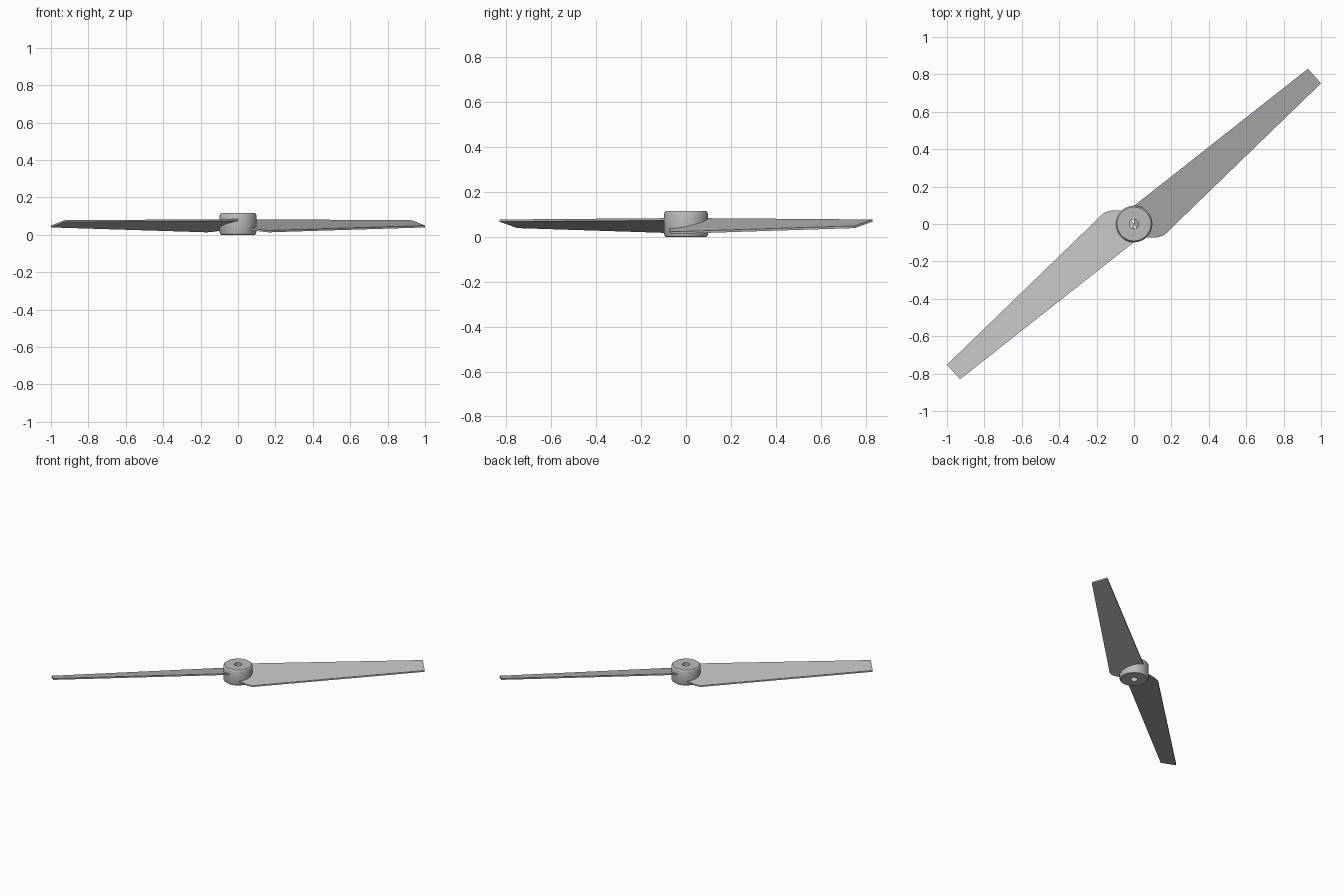
import bpy, bmesh
from math import radians
from mathutils import Matrix, Vector

cube = bpy.data.objects.get("Cube")
if cube:
    bpy.data.objects.remove(cube, do_unlink=True)

# Single plain grey
grey = bpy.data.materials.new("light_grey")
grey.use_nodes = True
colour = (0.5, 0.5, 0.5, 1)
grey.diffuse_color = colour
grey.node_tree.nodes["Principled BSDF"].inputs["Base Color"].default_value = colour


def finish(name, bm):
    bmesh.ops.recalc_face_normals(bm, faces=bm.faces)
    mesh = bpy.data.meshes.new(name)
    bm.to_mesh(mesh)
    bm.free()
    mesh.materials.append(grey)
    ob = bpy.data.objects.new(name, mesh)
    bpy.context.collection.objects.link(ob)
    bpy.ops.object.select_all(action='DESELECT')
    ob.select_set(True)
    bpy.context.view_layer.objects.active = ob
    bpy.ops.object.shade_smooth_by_angle(angle=radians(30))
    return ob


# Hub: bored cylinder with softened rims
def make_hub():
    profile = [(0.025, 0), (0.09, 0), (0.095, 0.004), (0.098, 0.012), (0.098, 0.104),
               (0.095, 0.111), (0.09, 0.115), (0.025, 0.115)]
    bm = bmesh.new()
    verts = [bm.verts.new((r, 0, z)) for r, z in profile]
    edges = [bm.edges.new((a, b)) for a, b in zip(verts, verts[1:] + verts[:1])]
    bmesh.ops.spin(bm, geom=verts + edges, axis=(0, 0, 1), cent=(0, 0, 0),
                   angle=radians(360), steps=64)
    bmesh.ops.remove_doubles(bm, verts=bm.verts, dist=0.0001)
    finish("hub", bm)


# Blade: thin flat plate, pitched about its span, running into the hub
def make_blade(name, turn):
    outline = [(0, 0), (0, 0.097), (0.93, 0.83), (1.0, 0.752), (0.2, -0.022),
               (0.18, -0.043), (0.162, -0.058), (0.14, -0.068), (0.115, -0.073),
               (0.05, -0.073)]
    thickness = 0.01
    chord = Vector((0.633, -0.774))
    bm = bmesh.new()
    face = bm.faces.new([bm.verts.new((x, y, 0.053 - 0.27 * chord.dot((x, y))))
                         for x, y in outline])
    top = bmesh.ops.extrude_face_region(bm, geom=[face])["geom"]
    bmesh.ops.translate(bm, vec=(0, 0, thickness),
                        verts=[g for g in top if isinstance(g, bmesh.types.BMVert)])
    bmesh.ops.transform(bm, matrix=Matrix.Rotation(radians(turn), 4, 'Z'), verts=bm.verts)
    finish(name, bm)


make_hub()
make_blade("left_blade", 0)
make_blade("right_blade", 180)
